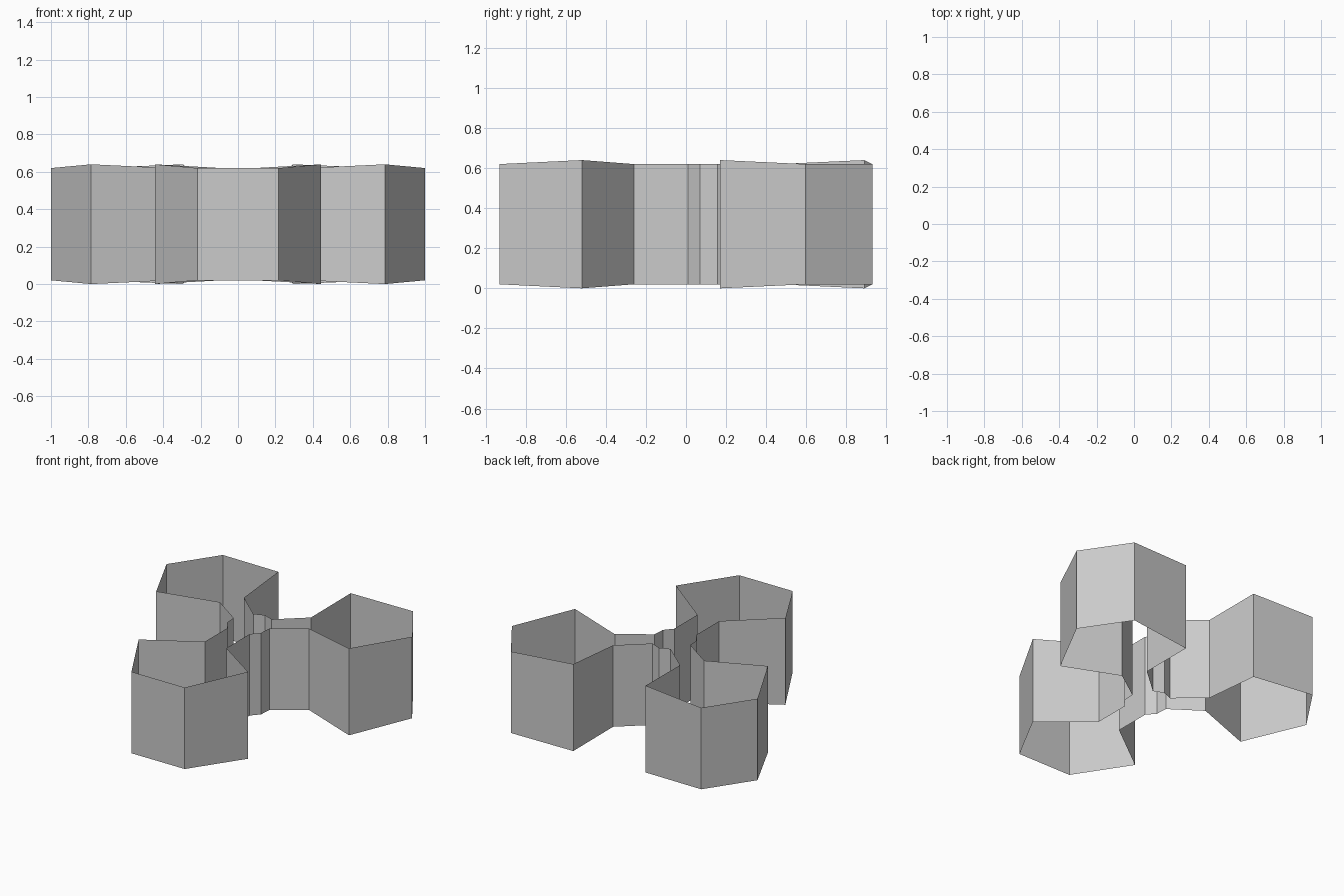
import bpy, bmesh

if "Cube" in bpy.data.objects:
    bpy.data.objects.remove(bpy.data.objects["Cube"])

# Right half of the three-lobed outline, from front to back: x, y, flare of the rim
half = [
    (0.217, -0.93, 0.0), (0.445, -0.52, 0.02), (0.088, -0.26, 0.0),    # front lobe
    (0.088, 0.01, 0.0), (0.14, 0.07, 0.0), (0.145, 0.157, 0.0),        # hub corner
    (0.364, 0.309, 0.0), (0.785, 0.17, 0.02), (1.0, 0.597, 0.0),       # side lobe
    (0.775, 0.93, 0.0), (0.295, 0.89, 0.02), (0.273, 0.459, 0.0),
    (0.075, 0.285, 0.0),                                               # rear hub corner
]
outline = half + [(0.0, 0.315, 0.0)] + [(-x, y, f) for x, y, f in reversed(half)]

# Open-ended thin wall following the outline
bm = bmesh.new()
low = [bm.verts.new((x, y, 0.02 - f)) for x, y, f in outline]
high = [bm.verts.new((x, y, 0.62 + f)) for x, y, f in outline]
n = len(outline)
for i in range(n):
    j = (i + 1) % n
    bm.faces.new((low[i], low[j], high[j], high[i]))

mesh = bpy.data.meshes.new("lobed_wall")
bm.to_mesh(mesh)
bm.free()
wall = bpy.data.objects.new("lobed_wall", mesh)
bpy.context.collection.objects.link(wall)
